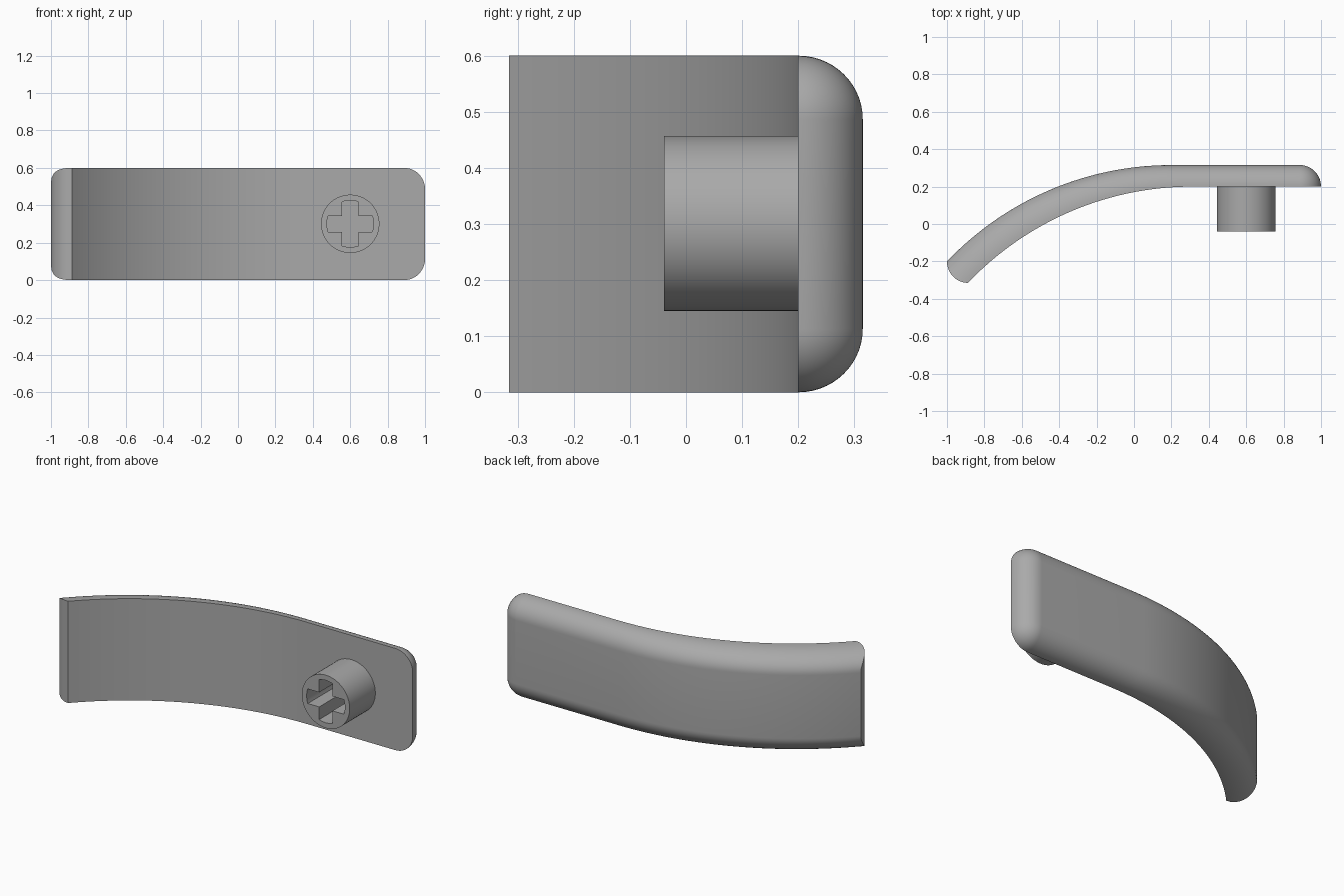
import bpy, bmesh, math
from math import sin, cos, pi

if "Cube" in bpy.data.objects:
    bpy.data.objects.remove(bpy.data.objects["Cube"])

# Single plastic grey
grey = bpy.data.materials.new("plain_grey")
grey.use_nodes = True
grey.diffuse_color = (0.4, 0.4, 0.4, 1)
grey.node_tree.nodes["Principled BSDF"].inputs["Base Color"].default_value = (0.4, 0.4, 0.4, 1)

HEIGHT, FILLET = 0.6, 0.113
BACK, INNER = 0.315, 0.2          # back and front planes of the straight part
BEND_X, BEND_R = 0.2, 1.655       # where the bend starts, and its radius
BEND_ANGLE = math.asin((1 + BEND_X) / BEND_R)
SHIFT = 0.112                     # sideways offset of the inner curve
BEND_STEPS, FILLET_STEPS, CORNER_STEPS = 40, 14, 12


def finish(obj):
    bpy.ops.object.select_all(action="DESELECT")
    obj.select_set(True)
    bpy.context.view_layer.objects.active = obj
    if obj.type == "CURVE":
        bpy.ops.object.convert(target="MESH")
        obj = bpy.context.object
    bpy.ops.object.shade_smooth_by_angle(angle=math.radians(30))


def level_outline(phi):
    """Closed outline of the panel at one depth of its rounded back edge."""
    u = 1 - sin(phi)              # 0 at the back, 1 at the inner face
    radius = FILLET * cos(phi)
    low, high = FILLET - radius, HEIGHT - FILLET + radius
    depth = u * (BACK - INNER)
    path = []
    for i in range(BEND_STEPS + 1):
        a = BEND_ANGLE * (1 - i / BEND_STEPS)
        path.append([BEND_X - BEND_R * sin(a) + u * SHIFT,
                     BACK - BEND_R * (1 - cos(a)) - depth])
    # Rounded tip of the curved end
    chord = SHIFT * math.sqrt(2)
    bulge = math.sqrt(SHIFT ** 2 - ((u - 0.5) * chord) ** 2) - chord / 2
    path[0][0] -= bulge * math.sqrt(0.5)
    path[0][1] -= bulge * math.sqrt(0.5)
    # Rounded corners of the straight end
    y, cx = BACK - depth, 1 - FILLET
    turn = [i / CORNER_STEPS * pi / 2 for i in range(CORNER_STEPS + 1)]
    lower = [(px, py, low) for px, py in path]
    lower += [(cx + radius * sin(t), y, FILLET - radius * cos(t)) for t in turn]
    return lower + [(px, py, HEIGHT - pz) for px, py, pz in reversed(lower)]


# Curved panel: stacked outlines joined into a shell
bm = bmesh.new()
levels = [[bm.verts.new(p) for p in level_outline(pi / 2 * k / FILLET_STEPS)]
          for k in range(FILLET_STEPS + 1)]
n = len(levels[0])
for a, b in zip(levels, levels[1:]):
    for i in range(n):
        j = (i + 1) % n
        bm.faces.new((a[i], a[j], b[j], b[i]))
for ring in (levels[0], levels[-1]):
    for i in range(n // 2 - 1):
        bm.faces.new((ring[i], ring[i + 1], ring[n - 2 - i], ring[n - 1 - i]))
bmesh.ops.remove_doubles(bm, verts=bm.verts, dist=0.0002)
bmesh.ops.recalc_face_normals(bm, faces=bm.faces)
mesh = bpy.data.meshes.new("curved_panel")
bm.to_mesh(mesh)
bm.free()
mesh.materials.append(grey)
panel = bpy.data.objects.new("curved_panel", mesh)
bpy.context.collection.objects.link(panel)
finish(panel)

# Peg: round outline with a cross-shaped socket, extruded
PEG_R, ARM, HALF = 0.156, 0.125, 0.043
circle = [(PEG_R * cos(2 * pi * i / 64), PEG_R * sin(2 * pi * i / 64)) for i in range(64)]
cross = []
spread = math.asin(HALF / ARM)
for quarter in range(4):
    turn = quarter * pi / 2
    for i in range(9):
        a = turn + spread * (i / 4 - 1)
        cross.append((ARM * cos(a), ARM * sin(a)))
    corner = HALF * math.sqrt(2)
    cross.append((corner * cos(turn + pi / 4), corner * sin(turn + pi / 4)))

curve = bpy.data.curves.new("peg", "CURVE")
curve.dimensions = "2D"
curve.fill_mode = "BOTH"
curve.extrude = 0.12
for outline in (circle, cross):
    spline = curve.splines.new("POLY")
    spline.points.add(len(outline) - 1)
    for point, (px, py) in zip(spline.points, outline):
        point.co = (px, py, 0, 1)
    spline.use_cyclic_u = True
curve.materials.append(grey)
peg = bpy.data.objects.new("peg", curve)
peg.location = (0.6, 0.081, 0.301)
peg.rotation_euler = (pi / 2, 0, 0)
bpy.context.collection.objects.link(peg)
finish(peg)
